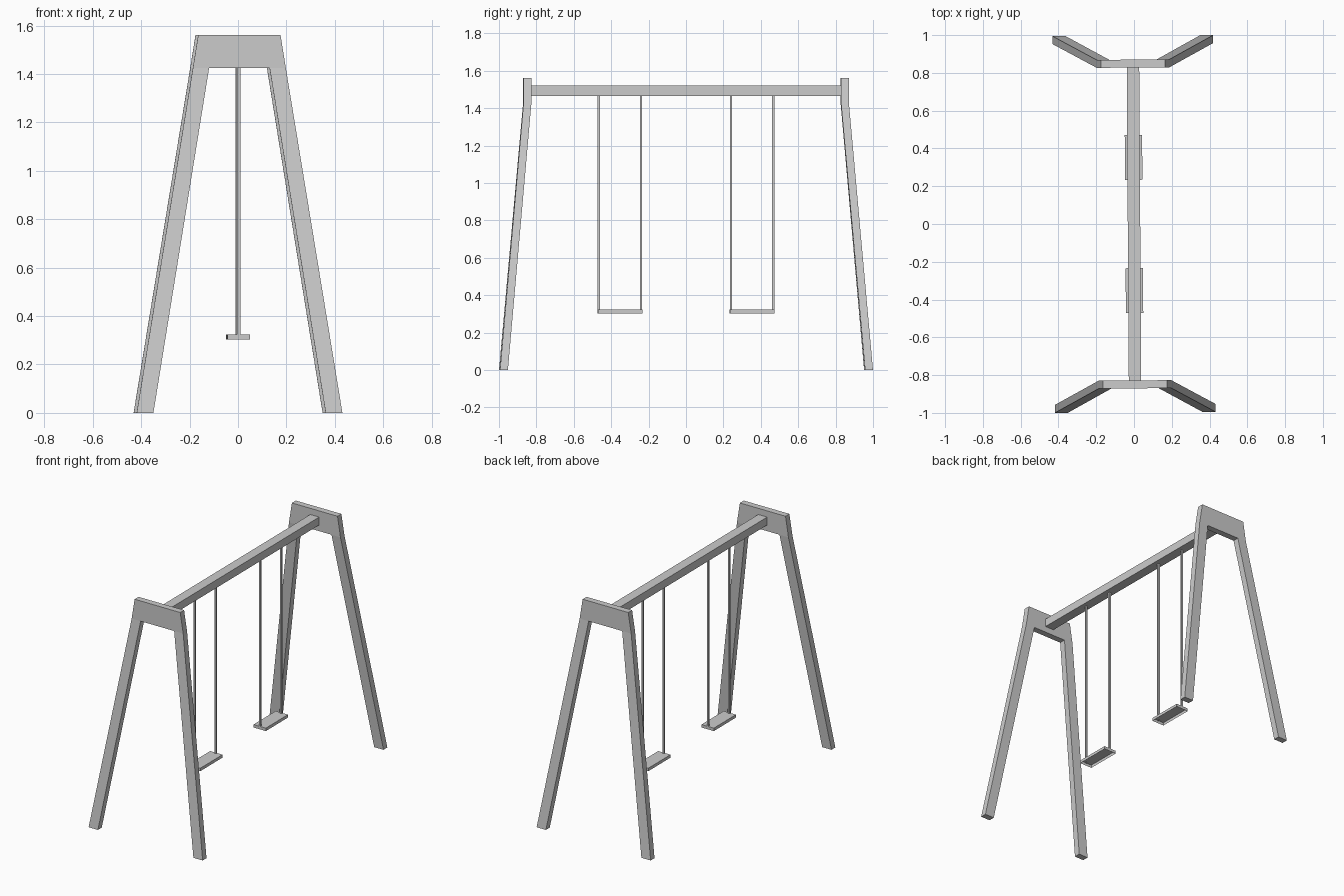
import bpy, bmesh, math

if "Cube" in bpy.data.objects:
    bpy.data.objects.remove(bpy.data.objects["Cube"])

YAW = math.radians(0.37)  # the whole swing set sits very slightly turned


def finish(name, bm):
    bmesh.ops.recalc_face_normals(bm, faces=bm.faces)
    me = bpy.data.meshes.new(name)
    bm.to_mesh(me)
    bm.free()
    ob = bpy.data.objects.new(name, me)
    ob.rotation_euler.z = YAW
    bpy.context.collection.objects.link(ob)
    return ob


def box(name, x0, x1, y0, y1, z0, z1, open_bottom=False):
    bm = bmesh.new()
    bmesh.ops.create_cube(bm, size=1)
    for v in bm.verts:
        v.co.x = x0 if v.co.x < 0 else x1
        v.co.y = y0 if v.co.y < 0 else y1
        v.co.z = z0 if v.co.z < 0 else z1
    bmesh.ops.recalc_face_normals(bm, faces=bm.faces)
    if open_bottom:
        low = [f for f in bm.faces if f.calc_center_median().z < z0 + 1e-5]
        bmesh.ops.delete(bm, geom=low, context='FACES_ONLY')
        me = bpy.data.meshes.new(name)
        bm.to_mesh(me)
        bm.free()
        ob = bpy.data.objects.new(name, me)
        ob.rotation_euler.z = YAW
        bpy.context.collection.objects.link(ob)
        return ob
    return finish(name, bm)


# A-frame: flat top plate, legs splayed sideways and bent outwards below it
TOP, BEND = 1.562, 1.425
PLATE_IN, PLATE_OUT, FOOT_OUT = 0.828, 0.870, 0.997


def end_frame(name, side):
    bm = bmesh.new()
    pts = [(-0.17, TOP), (0.17, TOP), (0.192, BEND), (0.125, BEND),
           (-0.125, BEND), (-0.192, BEND),
           (0.425, 0), (0.356, 0), (-0.356, 0), (-0.425, 0)]
    thick = PLATE_OUT - PLATE_IN
    splay = FOOT_OUT - PLATE_OUT
    y = lambda z: PLATE_IN + splay * (1 - min(z, BEND) / BEND)
    vs = [bm.verts.new((px, side * y(pz), pz)) for px, pz in pts]
    faces = [bm.faces.new([vs[i] for i in loop])
             for loop in ((0, 1, 2, 3, 4, 5), (2, 6, 7, 3), (4, 8, 9, 5))]
    out = bmesh.ops.extrude_face_region(bm, geom=faces, use_keep_orig=True)
    for e in out['geom']:
        if isinstance(e, bmesh.types.BMVert):
            e.co.y += side * thick
    return finish(name, bm)


end_frame("front_frame", -1)
end_frame("back_frame", 1)

# Top beam
box("top_beam", -0.033, 0.033, -0.83, 0.83, 1.466, 1.520)

# Two swings: open-bottomed seat shell and two square hangers each
for label, s in (("front", -1), ("back", 1)):
    yc = s * 0.353
    box(label + "_seat", -0.046, 0.046, yc - 0.119, yc + 0.119,
        0.303, 0.323, open_bottom=True)
    for part, d in (("left", -1), ("right", 1)):
        yh = yc + d * 0.1135
        box(f"{label}_{part}_hanger", -0.0065, 0.0065,
            yh - 0.0055, yh + 0.0055, 0.32, 1.47)
